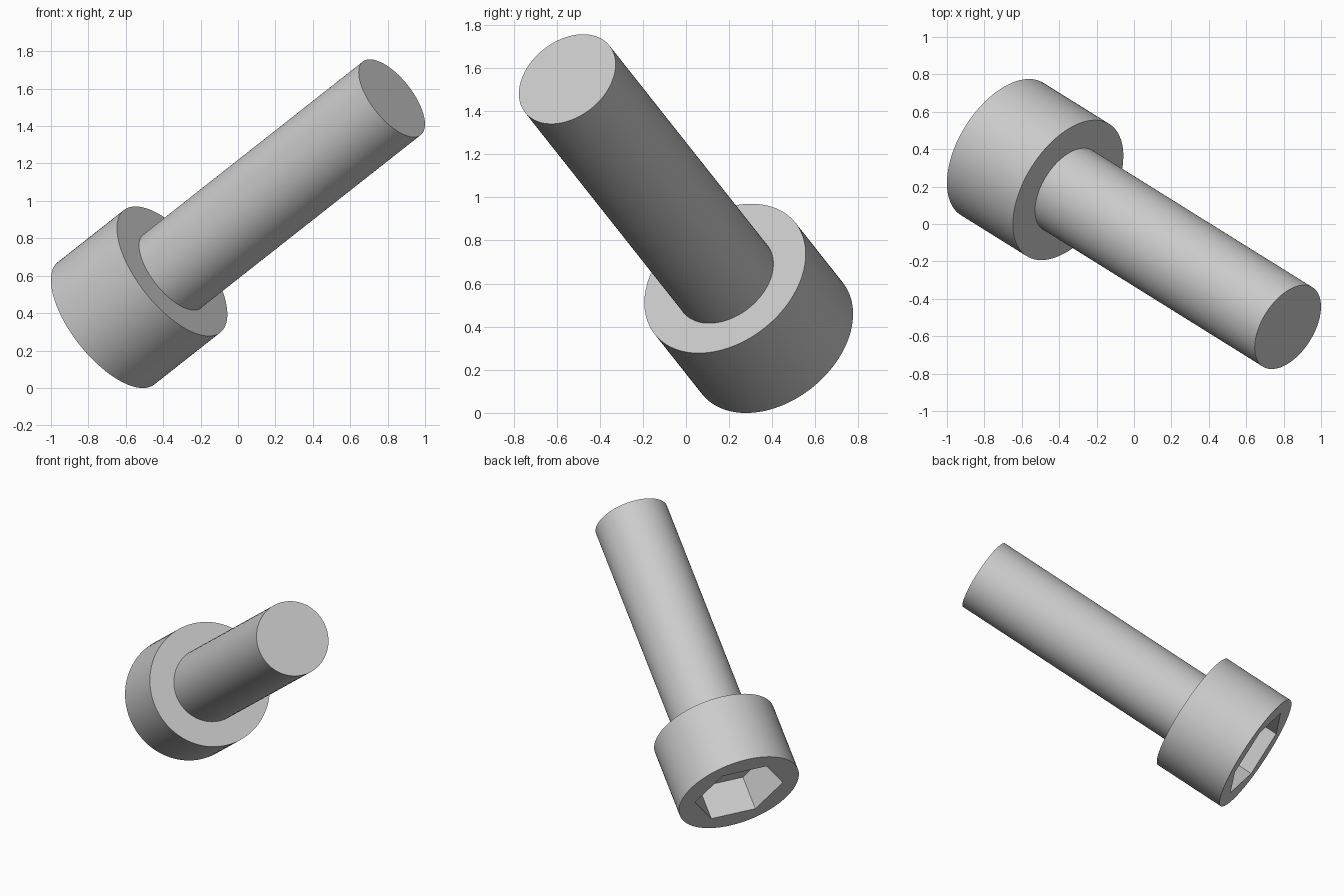
import bpy
import math
from mathutils import Matrix, Vector

if "Cube" in bpy.data.objects:
    bpy.data.objects.remove(bpy.data.objects["Cube"], do_unlink=True)

# Bolt frame: z runs from the head to the tip, y points at a socket corner
axis = Vector((0.706, -0.44, 0.556)).normalized()
corner = Vector((-0.566, -0.822, 0.073))
corner = (corner - axis * corner.dot(axis)).normalized()
side = corner.cross(axis)
frame = Matrix((side, corner, axis)).transposed().to_4x4()
frame.translation = (-0.705, 0.401, 0.346)

HEAD_RADIUS, HEAD_HEIGHT = 0.4167, 0.5
SHANK_RADIUS, LENGTH = 0.25, 2.165
SOCKET_RADIUS, SOCKET_DEPTH = 0.309, 0.25

steel = bpy.data.materials.new("grey steel")
steel.use_nodes = True
colour = (0.6, 0.6, 0.6, 1)
steel.diffuse_color = colour
steel.node_tree.nodes["Principled BSDF"].inputs["Base Color"].default_value = colour


def cylinder(name, radius, start, end, sides):
    """Cylinder along the bolt axis between two distances from the head face."""
    bpy.ops.mesh.primitive_cylinder_add(vertices=sides, radius=radius, depth=end - start)
    obj = bpy.context.object
    obj.name = name
    obj.matrix_world = frame @ Matrix.Translation((0, 0, (start + end) / 2))
    obj.data.materials.append(steel)
    return obj


def smooth(obj):
    bpy.ops.object.select_all(action='DESELECT')
    obj.select_set(True)
    bpy.context.view_layer.objects.active = obj
    bpy.ops.object.shade_smooth_by_angle(angle=math.radians(30))


# Head with a hexagonal socket cut into its outer face
cutter = cylinder("socket_cutter", SOCKET_RADIUS, -0.1, SOCKET_DEPTH, 6)
cutter.hide_render = True
head = cylinder("head", HEAD_RADIUS, 0, HEAD_HEIGHT, 96)
cut = head.modifiers.new("socket", 'BOOLEAN')
cut.operation = 'DIFFERENCE'
cut.solver = 'EXACT'
cut.object = cutter
bpy.context.view_layer.update()
bpy.ops.object.modifier_apply(modifier=cut.name)
bpy.data.objects.remove(cutter, do_unlink=True)
smooth(head)

# Plain shank, seated slightly inside the head
shank = cylinder("shank", SHANK_RADIUS, HEAD_HEIGHT - 0.05, LENGTH, 96)
smooth(shank)
